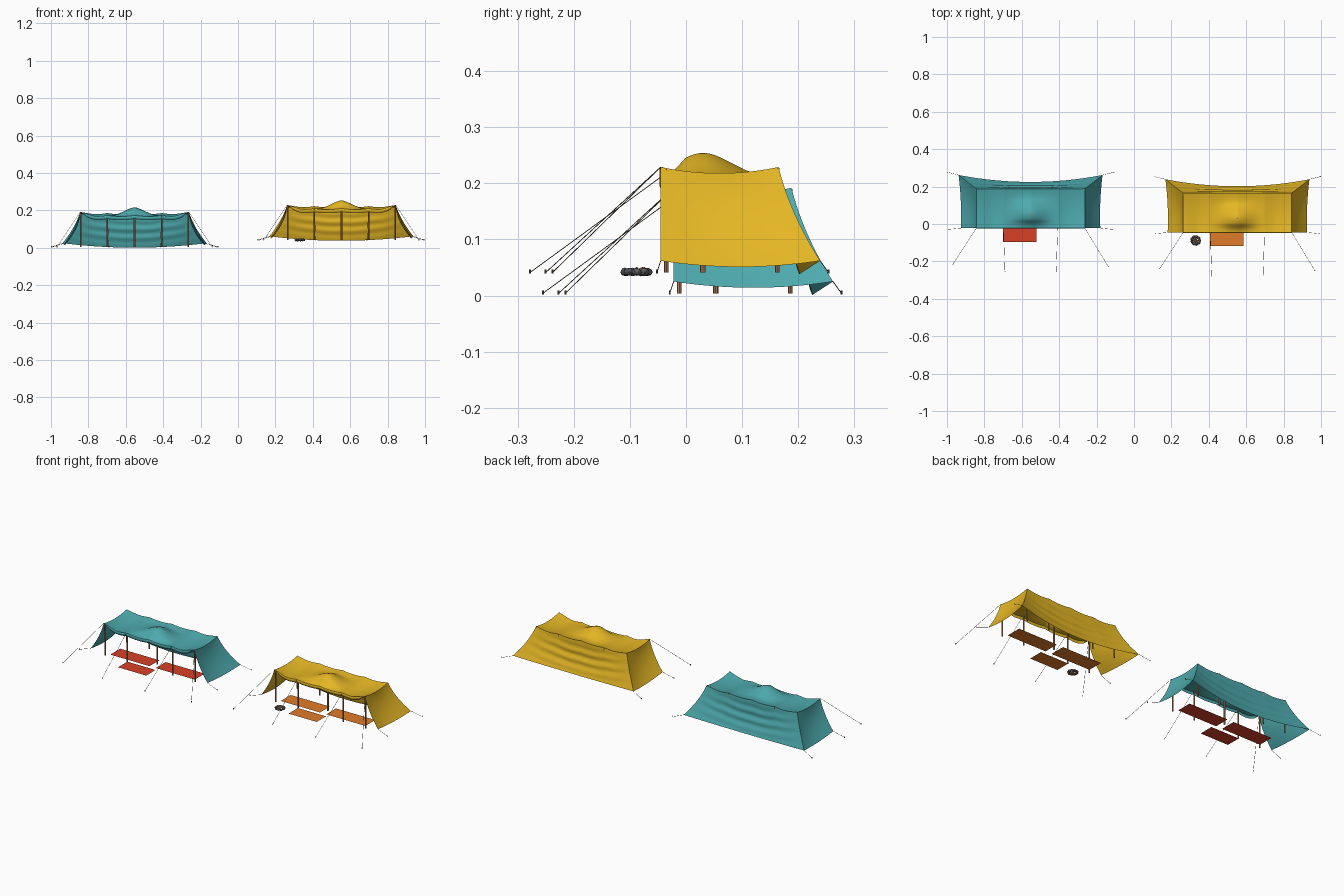
import bpy, math, random
from mathutils import Vector

if "Cube" in bpy.data.objects:
    bpy.data.objects.remove(bpy.data.objects["Cube"])
random.seed(4)

def material(name, rgb):
    m = bpy.data.materials.new(name)
    m.diffuse_color = (*rgb, 1)
    m.use_nodes = True
    m.node_tree.nodes["Principled BSDF"].inputs["Base Color"].default_value = m.diffuse_color
    return m

TEAL = material("teal_cloth", (0.075, 0.40, 0.42))
YELLOW = material("yellow_cloth", (0.78, 0.47, 0.018))
RED = material("red_rug", (0.68, 0.053, 0.021))
ORANGE = material("orange_rug", (0.74, 0.2, 0.021))
WOOD = material("wood", (0.45, 0.22, 0.10))
ROPE = material("rope", (0.12, 0.09, 0.06))
STONE = material("stone", (0.10, 0.10, 0.11))

def make(name, verts, faces, mat, origin):
    me = bpy.data.meshes.new(name)
    me.from_pydata(verts, [], faces)
    me.materials.append(mat)
    ob = bpy.data.objects.new(name, me)
    ob.location = origin
    bpy.context.collection.objects.link(ob)
    return ob

def sheet(name, f, nu, nv, mat, origin):
    """Smooth cloth sheet from a function of u, v in 0..1."""
    vs = [f(i / nu, j / nv) for j in range(nv + 1) for i in range(nu + 1)]
    w = nu + 1
    fs = [(j*w + i, j*w + i + 1, (j+1)*w + i + 1, (j+1)*w + i)
          for j in range(nv) for i in range(nu)]
    ob = make(name, vs, fs, mat, origin)
    ob.data.polygons.foreach_set("use_smooth", [True] * len(fs))
    return ob

def rod(name, a, b, r, mat, origin, n=8):
    """Thin cylinder between two points."""
    a, b = Vector(a), Vector(b)
    d = (b - a).normalized()
    s = d.orthogonal().normalized()
    t = d.cross(s)
    ring = [(math.cos(k*2*math.pi/n)*s + math.sin(k*2*math.pi/n)*t) * r for k in range(n)]
    vs = [a + p for p in ring] + [b + p for p in ring]
    fs = [(k, (k+1) % n, n + (k+1) % n, n + k) for k in range(n)]
    fs += [tuple(reversed(range(n))), tuple(range(n, 2*n))]
    return make(name, vs, fs, mat, origin)

# Tent dimensions, local to the tent centre
HW, YF, YB, ZC, G = 0.29, -0.022, 0.188, 0.192, 0.004
lerp = lambda a, b, t: a + (b - a) * t
arch = lambda t: 4 * t * (1 - t)

def edge_z(x, drop):
    """Edge held up by poles, sagging between them."""
    ax = abs(x)
    bay = ax / 0.145 if ax < 0.145 else (ax - 0.145) / 0.145
    c = min(1, (HW - ax) / 0.10)
    return ZC - drop * c * c * (3 - 2 * c) - 0.006 * arch(bay)

def roof(u, v):
    x, y = lerp(-HW, HW, u), lerp(YF, YB, v)
    z = lerp(edge_z(x, 0.018), edge_z(x, 0.006), v)
    z -= 0.011 * arch(v) * (1 - 0.3 * arch(u))
    r = math.hypot(x / 0.10, (y - 0.053) / 0.075)
    z += 0.046 * math.exp(-1.3 * r * r) * min(1, v * 5) * min(1, (1 - v) * 3)
    return (x, y, z)

def back_wall(u, v):
    s = 2 * u - 1
    x0, y0, z0 = roof(u, 1)
    x1, y1, z1 = 0.385 * s, 0.225 + 0.037 * s * s, 0.001 + 0.024 * s * s
    inset = 0.10 * arch(v)
    x = lerp(x0, x1, v) - 0.10 * inset * s
    y = lerp(y0, y1, v) - 0.08 * inset
    y += 0.003 * (1 - s * s) * math.sin(math.pi * v) * math.sin(24 * (v + 0.18 * s * s))
    return (x, y, lerp(z0, z1, v))

def side_wall(side):
    def f(u, v):
        x0, y0, z0 = roof(0 if side < 0 else 1, u)
        x1 = side * (0.373 + 0.012 * u - 0.006 * arch(u))
        y1, z1 = lerp(YF, 0.262, u), 0.025 - 0.011 * arch(u)
        x = lerp(x0, x1, v) - side * arch(v) * (0.010 + 0.006 * arch(u))
        return (x, lerp(y0, y1, v) - 0.008 * arch(v) * u, lerp(z0, z1, v))
    return f

def valance(u, v):
    x, y, z = roof(u, 0)
    fall = min(1, arch(u) * 4)
    return (x, y - 0.004 * math.sin(math.pi * v) + 0.004 * v, z - 0.020 * v * fall)

def rug(name, cx, cy, w, d, mat, o):
    make(name, [(cx-w/2, cy-d/2, G), (cx+w/2, cy-d/2, G), (cx+w/2, cy+d/2, G),
                (cx-w/2, cy+d/2, G)], [(0, 1, 2, 3)], mat, o)

def guy(name, a, b, o):
    """Rope with a short ground peg."""
    rod(name + "_rope", a, b, 0.0008, ROPE, o, 5)
    bx, by, bz = b
    rod(name + "_peg", (bx, by, bz - 0.002), (bx, by, bz + 0.005), 0.0018, ROPE, o, 6)

def tent(tag, o, cloth, rugmat):
    # Cloth
    sheet(tag + "_roof", roof, 64, 24, cloth, o)
    sheet(tag + "_front_valance", valance, 64, 4, cloth, o)
    sheet(tag + "_back_wall", back_wall, 64, 32, cloth, o)
    for side, word in ((-1, "left"), (1, "right")):
        sheet(f"{tag}_{word}_wall", side_wall(side), 20, 16, cloth, o)
        # Front and back poles
        for x in (0.145, HW - 0.003):
            for y, v, row in ((YF + 0.010, 0.05, "front"), (YB - 0.002, 0.99, "back")):
                top = roof(0.5 + side * x / (2 * HW), v)[2] - 0.001
                rod(f"{tag}_{row}_pole", (side*x, y, G), (side*x, y, top), 0.004, WOOD, o)
        # Guy ropes
        fz = roof(0.5 + side * 0.25, 0)[2]
        guy(tag + "_front_inner", (side*0.145, YF, fz), (side*0.137, -0.255, G), o)
        guy(tag + "_front_corner", (side*HW, YF, ZC), (side*0.415, -0.221 - side*0.006, G), o)
        guy(tag + "_side_front", (side*0.373, YF, 0.025), (side*0.44, -0.029, G), o)
        guy(tag + "_side_back", (side*0.385, 0.262, 0.025), (side*0.446, 0.277, G), o)
    # Centre pole and rugs
    rod(tag + "_centre_pole", (0, 0.053, G), (0, 0.053, 0.217), 0.005, WOOD, o)
    rug(tag + "_left_rug", -0.145, 0.055, 0.25, 0.09, rugmat, o)
    rug(tag + "_right_rug", 0.145, 0.055, 0.25, 0.09, rugmat, o)
    rug(tag + "_front_rug", -0.057, -0.053, 0.18, 0.085, rugmat, o)

tent("teal_tent", (-0.553, 0, 0), TEAL, RED)
tent("yellow_tent", (0.553, -0.023, 0.037), YELLOW, ORANGE)

# Campfire: ring of stones with crossed logs
fire = Vector((0.33, -0.088, 0.042))
for k in range(9):
    a = k * 2 * math.pi / 9
    bpy.ops.mesh.primitive_ico_sphere_add(subdivisions=2, radius=0.0095,
        location=fire + Vector((0.021*math.cos(a), 0.021*math.sin(a), 0)),
        rotation=(0, 0, a), scale=(0.85, 1.0, 0.75))
    ob = bpy.context.object
    ob.name = "fire_stone"
    for v in ob.data.vertices:
        v.co *= random.uniform(0.9, 1.1)
    ob.data.materials.append(STONE)
for k in range(4):
    a = k * math.pi / 4
    d = Vector((math.cos(a), math.sin(a), 0)) * 0.016
    rod("fire_log", -d - Vector((0, 0, 0.003)), d + Vector((0, 0, 0.006)), 0.003, WOOD, fire)
